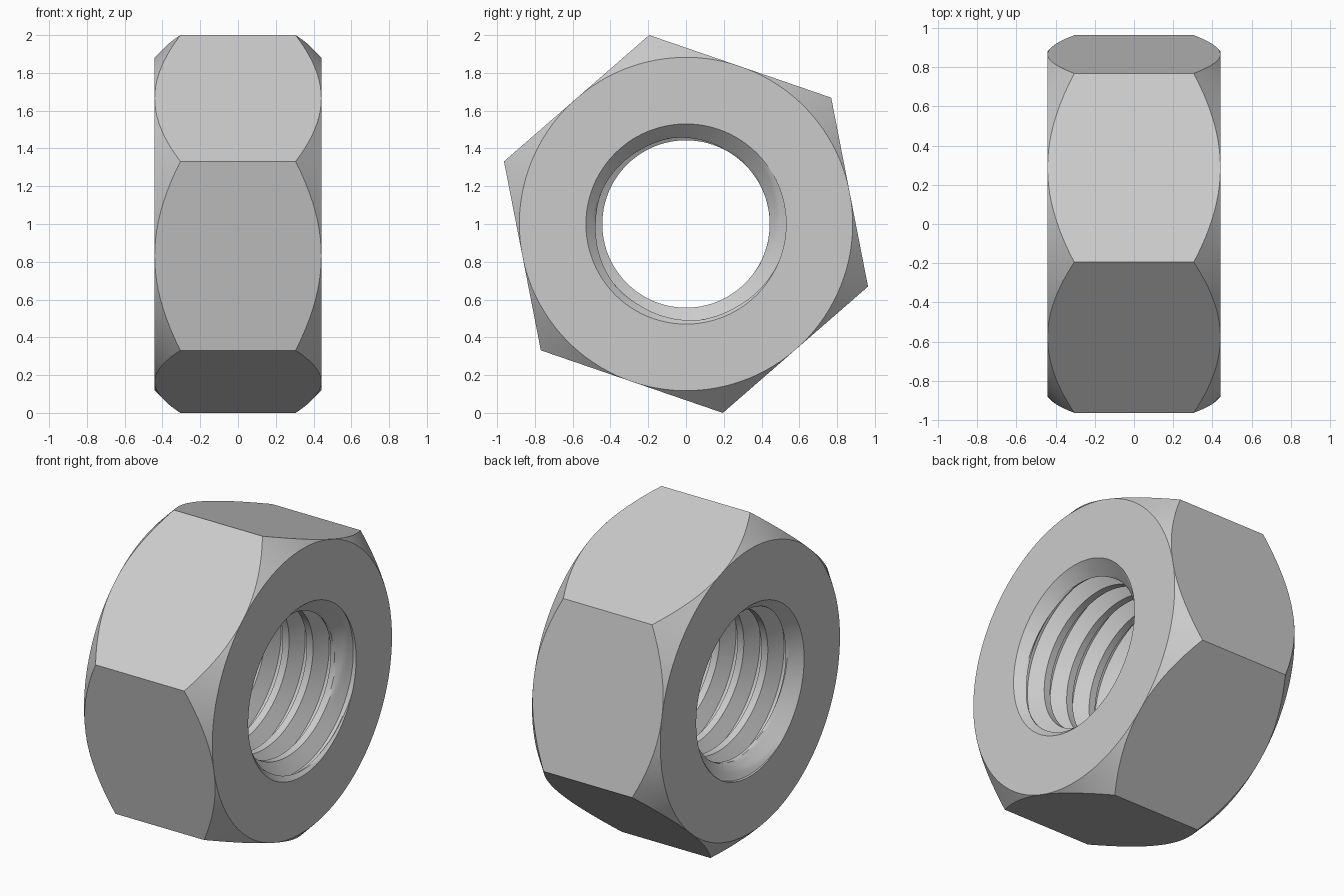
import bpy, bmesh
from math import cos, sin, pi, radians

if "Cube" in bpy.data.objects:
    bpy.data.objects.remove(bpy.data.objects["Cube"])

H = 0.441                    # half thickness along x
R = 1.0189                   # hexagon corner radius
A = R * cos(pi / 6)          # flat distance = chamfer circle radius
TURN = radians(41.03)        # angle of the first corner
SLOPE = 0.136 / (R - A)      # chamfer drop per unit of radius
MAJOR, MINOR, PITCH = 0.53, 0.443, 0.165
N = 120                      # columns around the axis
SUB = 5                      # rows per thread profile segment

bm = bmesh.new()


def point(x, r, j):
    a = TURN + 2 * pi * j / N
    return bm.verts.new((x, r * cos(a), 1 + r * sin(a)))


def skin(rows):
    for lo, hi in zip(rows, rows[1:]):
        for j in range(N):
            bm.faces.new((lo[j], lo[j + 1], hi[j + 1], hi[j]))


def hex_radius(j):
    return A / cos((2 * pi * j / N) % (pi / 3) - pi / 6)


def chamfer_x(j):
    return H - (hex_radius(j) - A) * SLOPE


# Outer body: end faces, conical chamfers and six flats
cols = range(N + 1)
skin([
    [point(-H, MAJOR, j) for j in cols],
    [point(-H, A, j) for j in cols],
    [point(-chamfer_x(j), hex_radius(j), j) for j in cols],
    [point(chamfer_x(j), hex_radius(j), j) for j in cols],
    [point(H, A, j) for j in cols],
    [point(H, MAJOR, j) for j in cols],
])

# Thread profile over one pitch, measured from the groove centre
root = PITCH / 16
crest = root + (MAJOR - MINOR) * 0.577
corners = [(-root, MAJOR), (root, MAJOR), (crest, MINOR),
           (PITCH - crest, MINOR), (PITCH - root, MAJOR)]
profile = []
for (s0, r0), (s1, r1) in zip(corners, corners[1:]):
    for k in range(SUB):
        t = k / SUB
        profile.append((s0 + (s1 - s0) * t, r0 + (r1 - r0) * t))

# Threaded bore: right-handed helix, merged with a 45 degree countersink per end
rows = []
for n in range(-9, 4):
    for s, r in profile:
        row = []
        for j in cols:
            x = H - root + (n + TURN / (2 * pi) + j / N) * PITCH + s
            x = max(-H, min(H, x))
            row.append(point(x, max(r, MAJOR - (H - abs(x))), j))
        rows.append(row)
skin(rows)

bmesh.ops.remove_doubles(bm, verts=bm.verts[:], dist=5e-5)
bmesh.ops.recalc_face_normals(bm, faces=bm.faces[:])

mesh = bpy.data.meshes.new("hex_nut")
bm.to_mesh(mesh)
bm.free()
nut = bpy.data.objects.new("hex_nut", mesh)
bpy.context.collection.objects.link(nut)
bpy.context.view_layer.objects.active = nut
nut.select_set(True)
bpy.ops.object.shade_smooth_by_angle(angle=radians(25))
